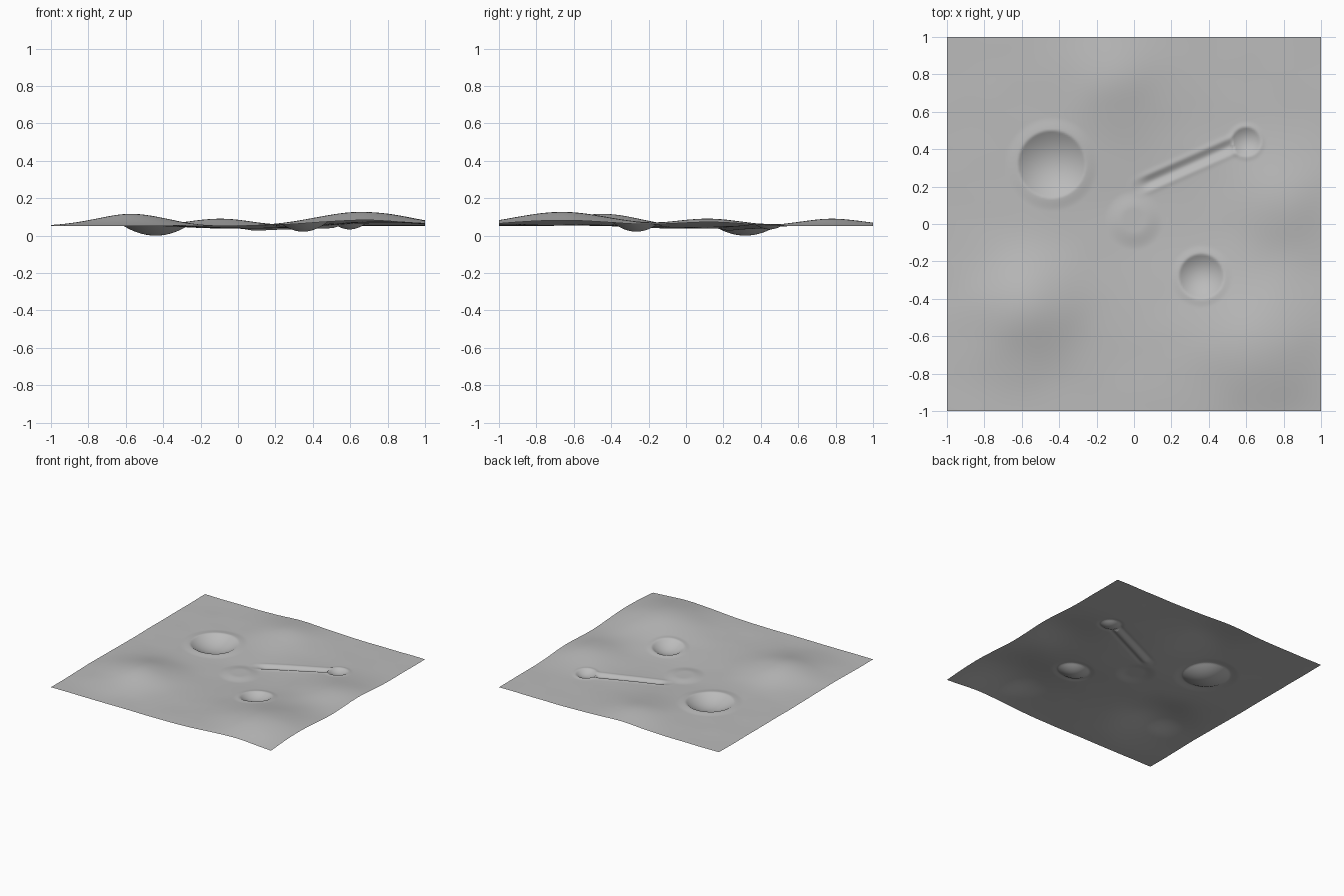
import bpy, bmesh, math
from mathutils import Vector, noise

if "Cube" in bpy.data.objects:
    bpy.data.objects.remove(bpy.data.objects["Cube"])

# Gentle hills and dips: x, y, height, spread
HILLS = [(0.67, -0.66, 0.076, 0.25), (-0.57, -0.45, 0.065, 0.19),
         (-0.10, 0.78, 0.038, 0.18), (0.80, 0.12, 0.038, 0.18),
         (0.05, 0.02, -0.016, 0.25)]
# Craters: x, y, radius, depth, rim height
CRATERS = [(-0.44, 0.32, 0.18, 0.051, 0.007), (0.36, -0.28, 0.12, 0.037, 0.005),
           (0.60, 0.44, 0.078, 0.022, 0.004)]
TRACK = (Vector((0.03, 0.20)), Vector((0.55, 0.43)))


def smooth(t):
    t = max(0.0, min(1.0, t))
    return t * t * (3 - 2 * t)


def height(x, y):
    z = 0.05
    for hx, hy, h, s in HILLS:
        z += h * math.exp(-((x - hx) ** 2 + (y - hy) ** 2) / (2 * s * s))
    z += 0.002 * noise.noise(Vector((x * 5, y * 5, 1.3)))
    # low round mound in the middle
    z += 0.012 * (1 - smooth((math.hypot(x, y - 0.02) - 0.06) / 0.10))
    # bowls with raised rims
    in_bowl = 0.0
    for cx, cy, r, d, rim in CRATERS:
        t = math.hypot(x - cx, y - cy) / r
        if t < 1:
            z += rim - (d + rim) * (1 - t * t)
            in_bowl = 1.0
        else:
            z += rim * (1 - smooth((t - 1) / 0.4))
    # straight track running to the small crater
    a, b = TRACK
    p, ab = Vector((x, y)) - a, b - a
    u = max(0.0, min(1.0, p.dot(ab) / ab.length_squared))
    d = (p - ab * u).length
    if not in_bowl:
        fade = smooth(u * 5 + 0.3)
        z -= 0.014 * fade * (1 - smooth(d / 0.042))
        z += 0.003 * fade * math.exp(-((d - 0.045) / 0.014) ** 2)
    return z


# Ground sheet
bm = bmesh.new()
bmesh.ops.create_grid(bm, x_segments=220, y_segments=220, size=1.0)
for v in bm.verts:
    v.co.z = height(v.co.x, v.co.y)
low = min(v.co.z for v in bm.verts)
for v in bm.verts:
    v.co.z -= low
for f in bm.faces:
    f.smooth = True
mesh = bpy.data.meshes.new("cratered_ground")
bm.to_mesh(mesh)
bm.free()
ground = bpy.data.objects.new("cratered_ground", mesh)
bpy.context.collection.objects.link(ground)

grey = bpy.data.materials.new("dust grey")
grey.diffuse_color = (0.5, 0.5, 0.5, 1)
grey.use_nodes = True
grey.node_tree.nodes["Principled BSDF"].inputs["Base Color"].default_value = grey.diffuse_color
mesh.materials.append(grey)
